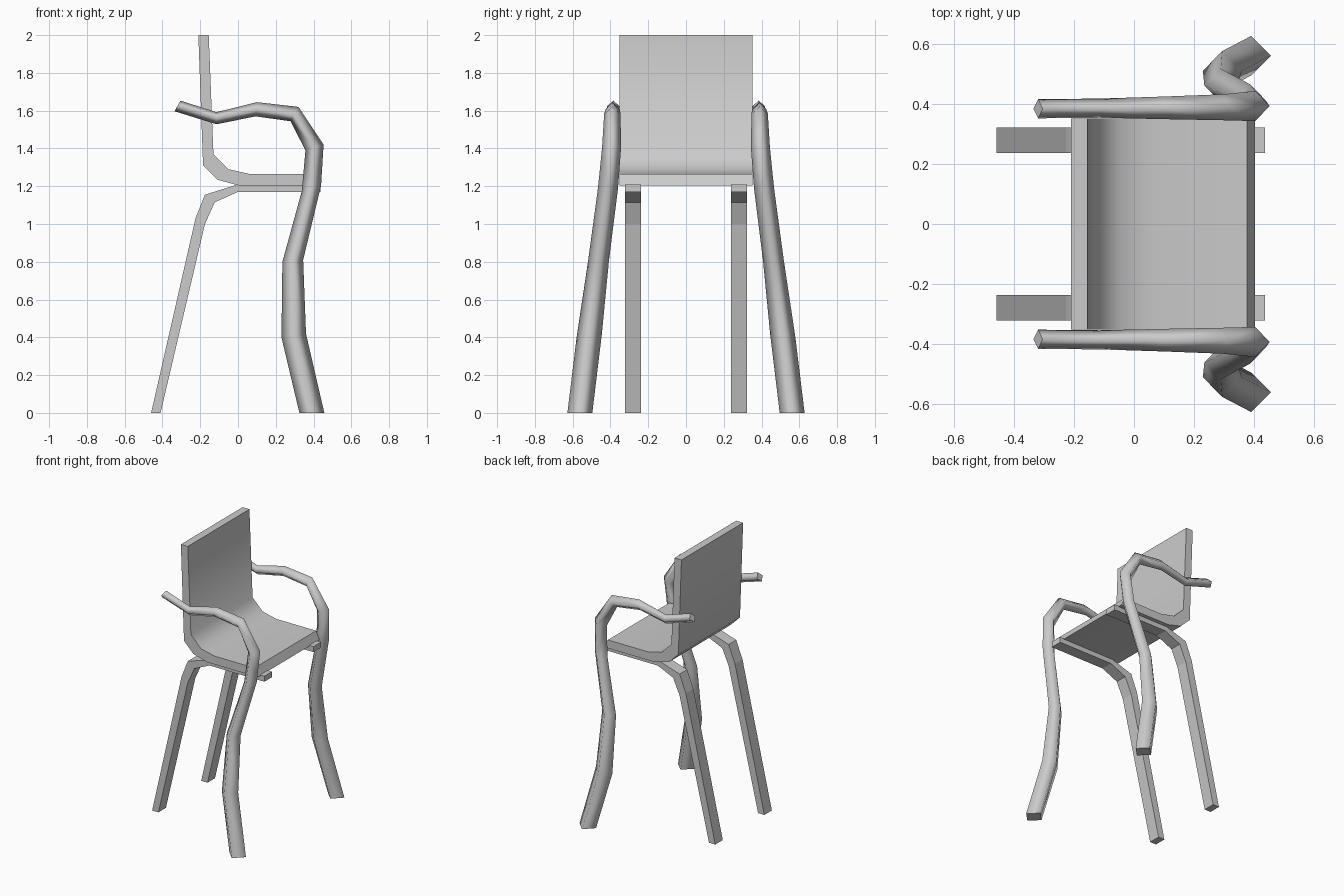
import bpy, math

if "Cube" in bpy.data.objects:
    bpy.data.objects.remove(bpy.data.objects["Cube"])


def make_object(name, verts, faces):
    me = bpy.data.meshes.new(name)
    me.from_pydata(verts, [], faces)
    ob = bpy.data.objects.new(name, me)
    bpy.context.collection.objects.link(ob)
    return ob


def strip(name, outer, inner, y0, y1):
    """Bent board: two matching side-view (x, z) lines, extruded along y."""
    verts, faces = [], []
    for (ax, az), (bx, bz) in zip(outer, inner):
        verts += [(ax, y0, az), (ax, y1, az), (bx, y1, bz), (bx, y0, bz)]
    return loft(name, verts)


def loft(name, verts):
    """Join consecutive four-point rings and cap both ends."""
    n = len(verts) // 4
    faces = [(4 * i + k, 4 * i + (k + 1) % 4, 4 * i + 4 + (k + 1) % 4, 4 * i + 4 + k)
             for i in range(n - 1) for k in range(4)]
    caps = [(3, 2, 1, 0), tuple(range(4 * n - 4, 4 * n))]
    ob = make_object(name, verts, faces + caps)
    import bmesh
    bm = bmesh.new()
    bm.from_mesh(ob.data)
    bmesh.ops.recalc_face_normals(bm, faces=bm.faces)
    bm.to_mesh(ob.data)
    bm.free()
    return ob


def mirror_y(ob):
    m = ob.modifiers.new("mirror", 'MIRROR')
    m.use_axis = (False, True, False)
    m.use_mirror_merge = False


# Seat and backrest in one bent shell
seat = strip("seat_and_back",
             [(-0.21, 2.0), (-0.185, 1.31), (-0.11, 1.235), (0.0, 1.205), (0.405, 1.205)],
             [(-0.155, 2.0), (-0.13, 1.37), (-0.05, 1.29), (0.06, 1.265), (0.378, 1.265)],
             -0.352, 0.352)
bpy.context.view_layer.objects.active = seat
seat.select_set(True)
bpy.ops.object.shade_smooth_by_angle(angle=math.radians(48))
seat.select_set(False)

# Bent legs that run under the seat
leg = strip("bent_leg",
            [(-0.46, 0.0), (-0.225, 1.03), (-0.175, 1.155), (0.0, 1.21), (0.437, 1.21)],
            [(-0.41, 0.0), (-0.175, 1.0), (-0.123, 1.115), (0.0, 1.17), (0.437, 1.17)],
            0.237, 0.323)
mirror_y(leg)

# Tapering leg and armrest: outer x, z, inner x, z, centre y per ring
rings = [
    (0.457, 0.0, 0.325, 0.0, 0.562),
    (0.360, 0.42, 0.230, 0.40, 0.512),
    (0.345, 0.81, 0.235, 0.80, 0.463),
    (0.440, 1.205, 0.338, 1.175, 0.413),
    (0.453, 1.42, 0.357, 1.39, 0.394),
    (0.320, 1.62, 0.278, 1.544, 0.390),
    (0.100, 1.645, 0.093, 1.57, 0.388),
    (-0.114, 1.592, -0.114, 1.528, 0.387),
    (-0.305, 1.653, -0.336, 1.597, 0.385),
]
verts = []
for ox, oz, ix, iz, y in rings:
    r = math.hypot(ox - ix, oz - iz) / 2
    cx, cz = (ox + ix) / 2, (oz + iz) / 2
    verts += [(ox, y, oz), (cx, y + r, cz), (ix, y, iz), (cx, y - r, cz)]
arm = loft("arm_leg", verts)
for p in arm.data.polygons[:-2]:
    p.use_smooth = True
mirror_y(arm)
